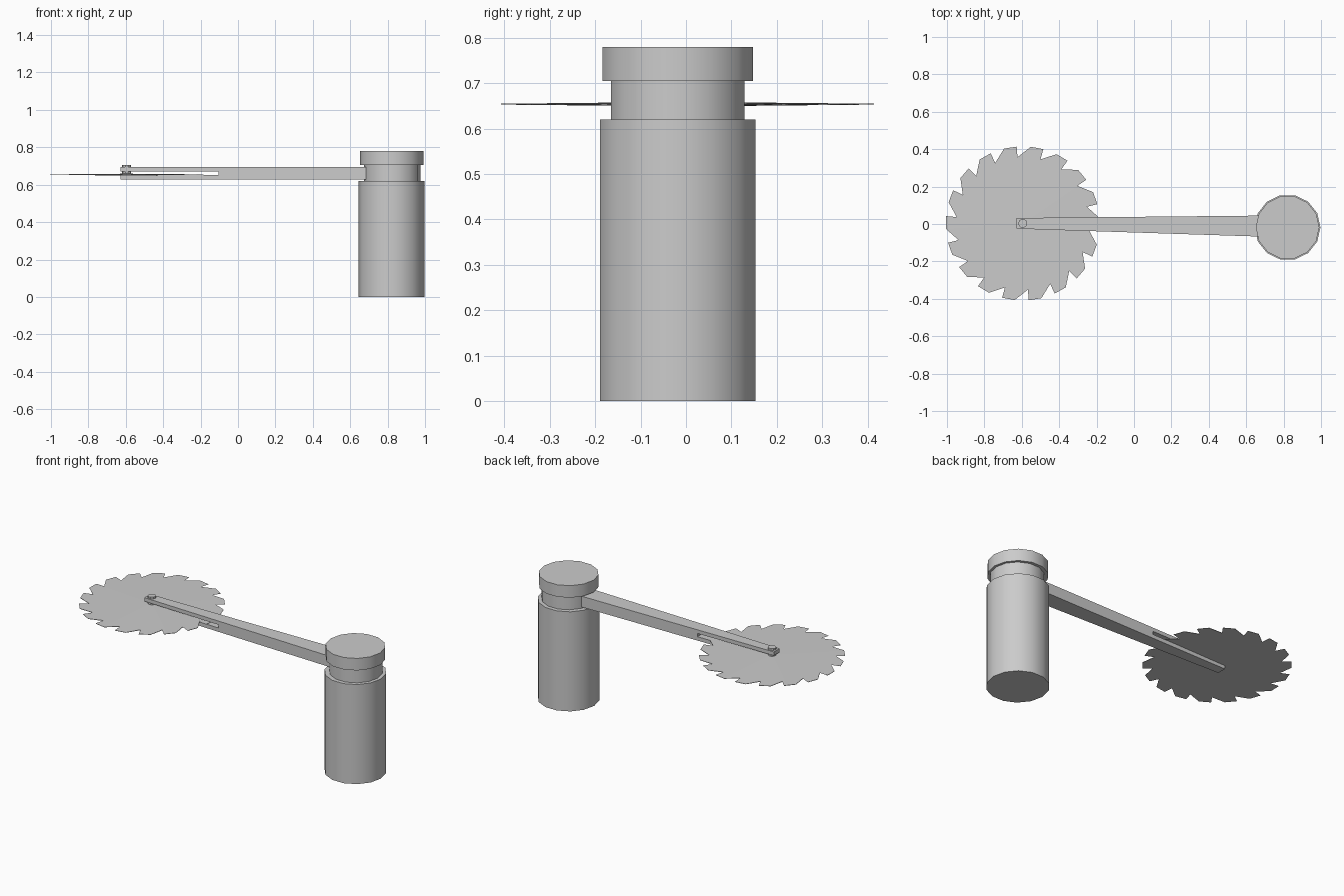
import bpy, bmesh, math

if "Cube" in bpy.data.objects:
    bpy.data.objects.remove(bpy.data.objects["Cube"])

SAW = (-0.595, 0.003)      # saw axis
POST = (0.821, -0.018)     # post axis


def make_object(name, bm, smooth=False):
    bmesh.ops.recalc_face_normals(bm, faces=bm.faces[:])
    mesh = bpy.data.meshes.new(name)
    bm.to_mesh(mesh)
    bm.free()
    ob = bpy.data.objects.new(name, mesh)
    bpy.context.collection.objects.link(ob)
    if smooth:
        bpy.context.view_layer.objects.active = ob
        ob.select_set(True)
        bpy.ops.object.shade_smooth_by_angle(angle=math.radians(35))
        ob.select_set(False)
    return ob


def cylinder(name, centre, r, z0, z1, sides, smooth=False):
    bm = bmesh.new()
    rings = []
    for z in (z0, z1):
        rings.append([bm.verts.new((centre[0] + r * math.cos(2 * math.pi * i / sides),
                                    centre[1] + r * math.sin(2 * math.pi * i / sides), z))
                      for i in range(sides)])
    for i in range(sides):
        j = (i + 1) % sides
        bm.faces.new((rings[0][i], rings[0][j], rings[1][j], rings[1][i]))
    bm.faces.new(rings[0])
    bm.faces.new(rings[1])
    return make_object(name, bm, smooth)


# Post: base, turning neck and cap
cylinder("post_base", POST, 0.176, 0.0, 0.62, 14, True)
cylinder("post_neck", (0.825, -0.018), 0.151, 0.615, 0.71, 14, True)
cylinder("post_cap", POST, 0.170, 0.705, 0.78, 14, True)

# Tapered arm with a forked end that straddles the saw
bm = bmesh.new()
outline = [(-0.628, 0.628), (0.70, 0.628), (0.70, 0.695), (-0.628, 0.695),
           (-0.628, 0.672), (-0.105, 0.672), (-0.105, 0.652), (-0.628, 0.652)]
sides = []
for y_end, y_root in ((-0.025, -0.068), (0.032, 0.045)):
    ring = []
    for x, z in outline:
        t = (x + 0.628) / 1.328
        ring.append(bm.verts.new((x, y_end + (y_root - y_end) * t, z)))
    sides.append(ring)
for i in range(len(outline)):
    j = (i + 1) % len(outline)
    bm.faces.new((sides[0][i], sides[0][j], sides[1][j], sides[1][i]))
bm.faces.new(sides[0])
bm.faces.new(sides[1])
make_object("forked_arm", bm)

# Saw disc: hooked teeth, slightly thicker at the centre
bm = bmesh.new()
TEETH = 18
rim = []
for k in range(TEETH):
    a = 14.5 + k * 360 / TEETH
    for da, r in ((0, 0.412), (9.5, 0.412), (22.5, 0.345)):
        rim.append((r, math.radians(a + da)))
rings = []
for s in (-1, 1):
    rings.append([bm.verts.new((SAW[0] + r * math.cos(a), SAW[1] + r * math.sin(a),
                                0.654 + s * (0.001 + 0.004 * (1 - r / 0.412))))
                  for r, a in rim])
    hub = bm.verts.new((SAW[0], SAW[1], 0.654 + s * 0.005))
    for i in range(len(rim)):
        bm.faces.new((rings[-1][i], rings[-1][(i + 1) % len(rim)], hub))
for i in range(len(rim)):
    j = (i + 1) % len(rim)
    bm.faces.new((rings[0][i], rings[0][j], rings[1][j], rings[1][i]))
make_object("saw_blade", bm)

# Axle pin with head and collar
cylinder("axle_pin", SAW, 0.018, 0.645, 0.70, 10)
cylinder("axle_head", SAW, 0.024, 0.69, 0.706, 10)
cylinder("axle_collar", SAW, 0.024, 0.655, 0.674, 10)
